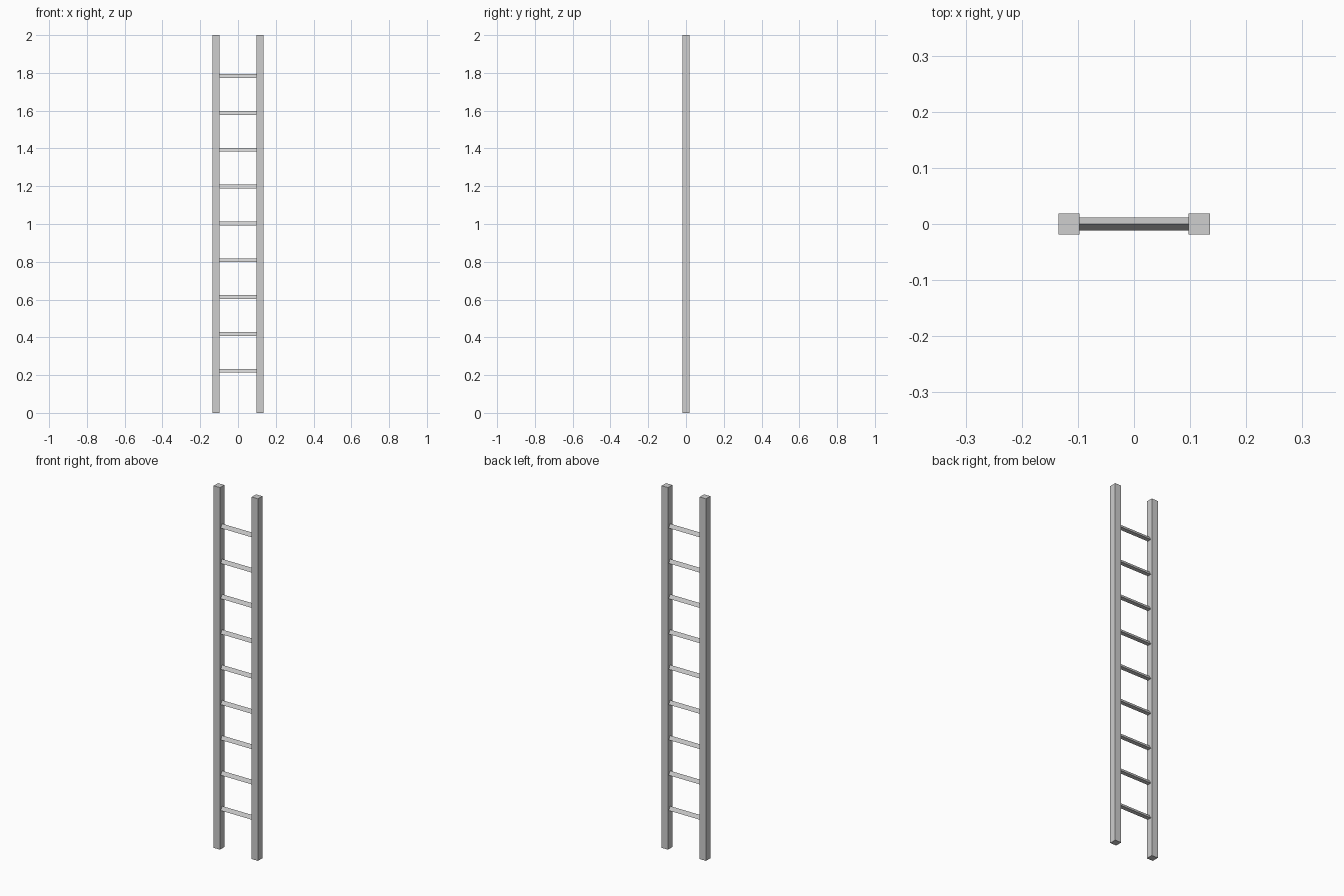
import bpy
import math

cube = bpy.data.objects.get("Cube")
if cube:
    bpy.data.objects.remove(cube, do_unlink=True)

# Single light grey finish
grey = bpy.data.materials.new("light_grey")
grey.use_nodes = True
COLOUR = (0.62, 0.62, 0.62, 1)
grey.diffuse_color = COLOUR
grey.node_tree.nodes["Principled BSDF"].inputs["Base Color"].default_value = COLOUR

HEIGHT = 2.0
RAIL = 0.038        # square rail thickness
RAIL_X = 0.116      # rail centre offset
RUNGS = 9
RUNG_STEP = 0.195
RUNG_RADIUS = 0.0135


def finish(name):
    obj = bpy.context.object
    obj.name = name
    obj.data.materials.append(grey)
    return obj


# Square side rails
for side, label in ((1, "left"), (-1, "right")):
    bpy.ops.mesh.primitive_cube_add(size=1, location=(side * RAIL_X, 0, HEIGHT / 2))
    rail = finish(label + "_rail")
    rail.scale = (RAIL, RAIL, HEIGHT)

# Triangular rungs, one edge pointing up, ends set just inside the rails
length = 2 * RAIL_X - RAIL + 0.004
for i in range(RUNGS):
    z = HEIGHT / 2 + (i - RUNGS // 2) * RUNG_STEP
    bpy.ops.mesh.primitive_cylinder_add(vertices=3, radius=RUNG_RADIUS, depth=length)
    rung = finish(f"rung_{i + 1}")
    # Lay the prism along x with its first corner on top
    top = rung.data.vertices[0].co
    turn = math.atan2(top.y, top.x)
    for v in rung.data.vertices:
        angle = math.atan2(v.co.y, v.co.x) - turn
        along = v.co.z
        v.co = (along, -RUNG_RADIUS * math.sin(angle), RUNG_RADIUS * math.cos(angle))
    rung.location = (0, 0, z)
    # Keep outward normals after the relabelling of axes
    bpy.ops.object.mode_set(mode="EDIT")
    bpy.ops.mesh.select_all(action="SELECT")
    bpy.ops.mesh.normals_make_consistent(inside=False)
    bpy.ops.object.mode_set(mode="OBJECT")
